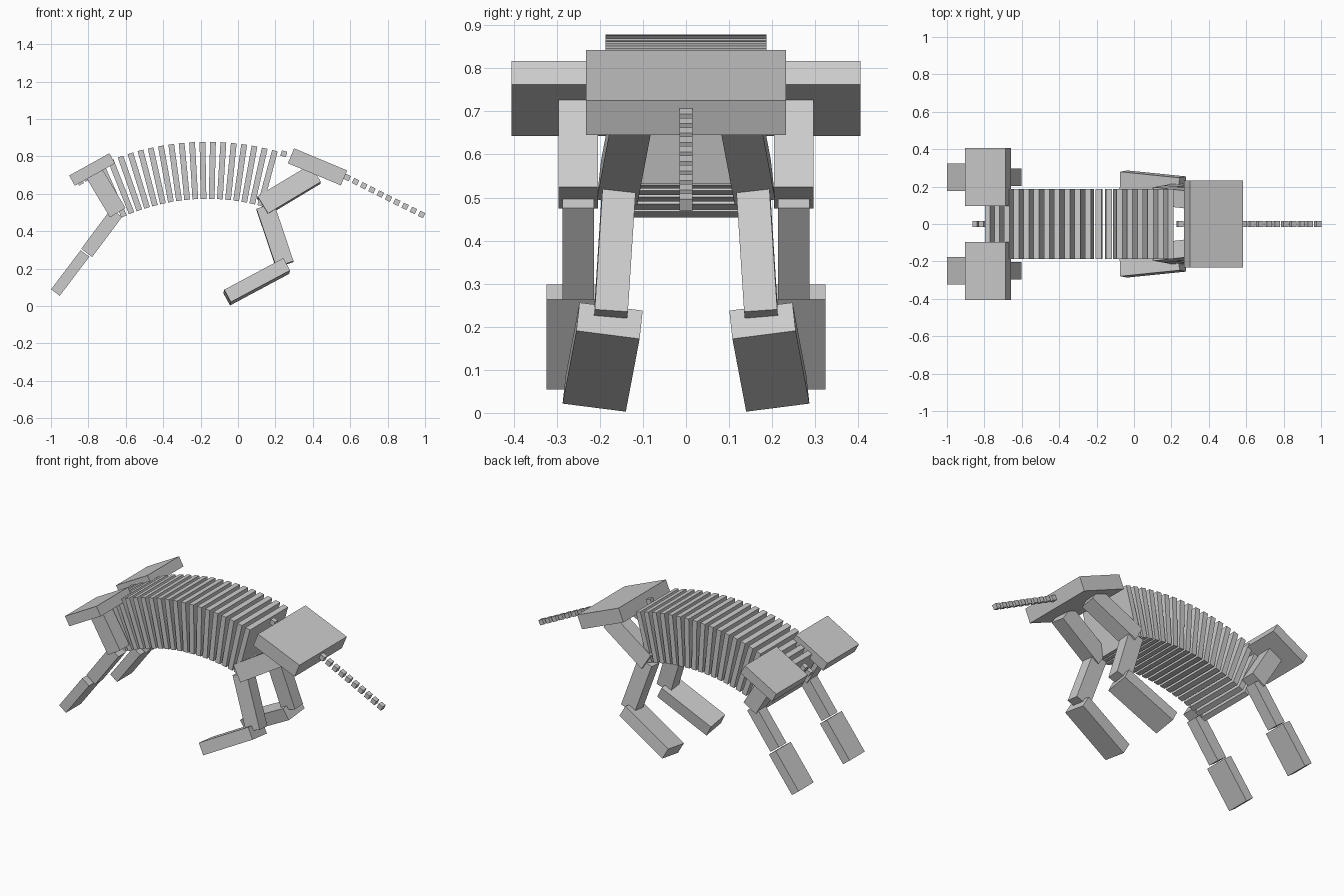
import bpy, bmesh, math
from mathutils import Vector, Matrix

if "Cube" in bpy.data.objects:
    bpy.data.objects.remove(bpy.data.objects["Cube"])

grey = bpy.data.materials.new("light grey")
grey.diffuse_color = (0.6, 0.6, 0.6, 1)
grey.use_nodes = True
grey.node_tree.nodes["Principled BSDF"].inputs["Base Color"].default_value = grey.diffuse_color


def beam(name, a, b, width, thick, side=(0, 1, 0)):
    """Box running from a to b; width lies along side, thick across both."""
    a, b = Vector(a), Vector(b)
    axis = (b - a).normalized()
    w = Vector(side)
    w = (w - axis * w.dot(axis)).normalized()
    t = axis.cross(w)
    rot = Matrix((axis, w, t)).transposed().to_4x4()
    bm = bmesh.new()
    bmesh.ops.create_cube(bm, size=1, matrix=Matrix.Diagonal(((b - a).length, width, thick, 1)))
    me = bpy.data.meshes.new(name)
    bm.to_mesh(me)
    bm.free()
    me.materials.append(grey)
    ob = bpy.data.objects.new(name, me)
    ob.matrix_world = Matrix.Translation((a + b) / 2) @ rot
    bpy.context.collection.objects.link(ob)
    return ob


def small_cube(name, x, z, slope):
    """Vertebra centred on (x, 0, z), tilted by slope."""
    d = Vector((math.cos(slope), 0, math.sin(slope))) * 0.015
    c = Vector((x, 0, z))
    beam(name, c - d, c + d, 0.03, 0.03)


# Rib slabs fanned around a big circle below the body
CX, CZ = -0.165, -0.522
R_TOP, R_LOW = 1.40, 1.095


def arc(r, ang):
    return Vector((CX + r * math.sin(ang), 0, CZ + r * math.cos(ang)))


RIBS = 19
for i in range(RIBS):
    ang = math.radians(-26.2 + 41.2 * i / (RIBS - 1))
    beam(f"rib_{i + 1}", arc(R_LOW, ang), arc(R_TOP, ang), 0.374, 0.031)

# Neck vertebrae and the loose one before the pelvis
small_cube("neck_vertebra_1", -0.81, 0.684, math.radians(28))
small_cube("neck_vertebra_2", -0.844, 0.664, math.radians(30))
small_cube("hip_vertebra", 0.245, 0.814, math.radians(-17))

# Tail
TAIL = 10
for i in range(TAIL):
    f = i / (TAIL - 1)
    small_cube(f"tail_{i + 1}", 0.584 + 0.398 * f, 0.687 - 0.198 * f, math.radians(-26))

# Pelvis
d = Vector((math.cos(math.radians(22.6)), 0, -math.sin(math.radians(22.6)))) * 0.1535
c = Vector((0.425, 0, 0.744))
beam("pelvis", c - d, c + d, 0.464, 0.0866)

for s, tag in ((-1, "near"), (1, "far")):
    # Front limb
    y = 0.25 * s
    beam(f"shoulder_blade_{tag}", (-0.8876, y, 0.6704), (-0.6724, y, 0.7896), 0.31, 0.062)
    beam(f"front_upper_leg_{tag}", (-0.643, y, 0.499), (-0.768, y, 0.708), 0.092, 0.097)
    beam(f"front_lower_leg_{tag}", (-0.649, y, 0.498), (-0.809, y, 0.284), 0.073, 0.073)
    beam(f"front_foot_{tag}", (-0.818, y, 0.281), (-0.976, y, 0.072), 0.147, 0.058)
    # Hind limb, splayed outwards
    side = (0, 1, 0.11 * s)
    beam(f"thigh_{tag}", (0.413, 0.123 * s, 0.704), (0.131, 0.155 * s, 0.535), 0.095, 0.108, side)
    beam(f"shin_{tag}", (0.145, 0.155 * s, 0.533), (0.25, 0.175 * s, 0.222), 0.077, 0.098, side)
    beam(f"hind_foot_{tag}", (0.258, 0.1775 * s, 0.214), (-0.058, 0.2095 * s, 0.045), 0.148, 0.075, side)
